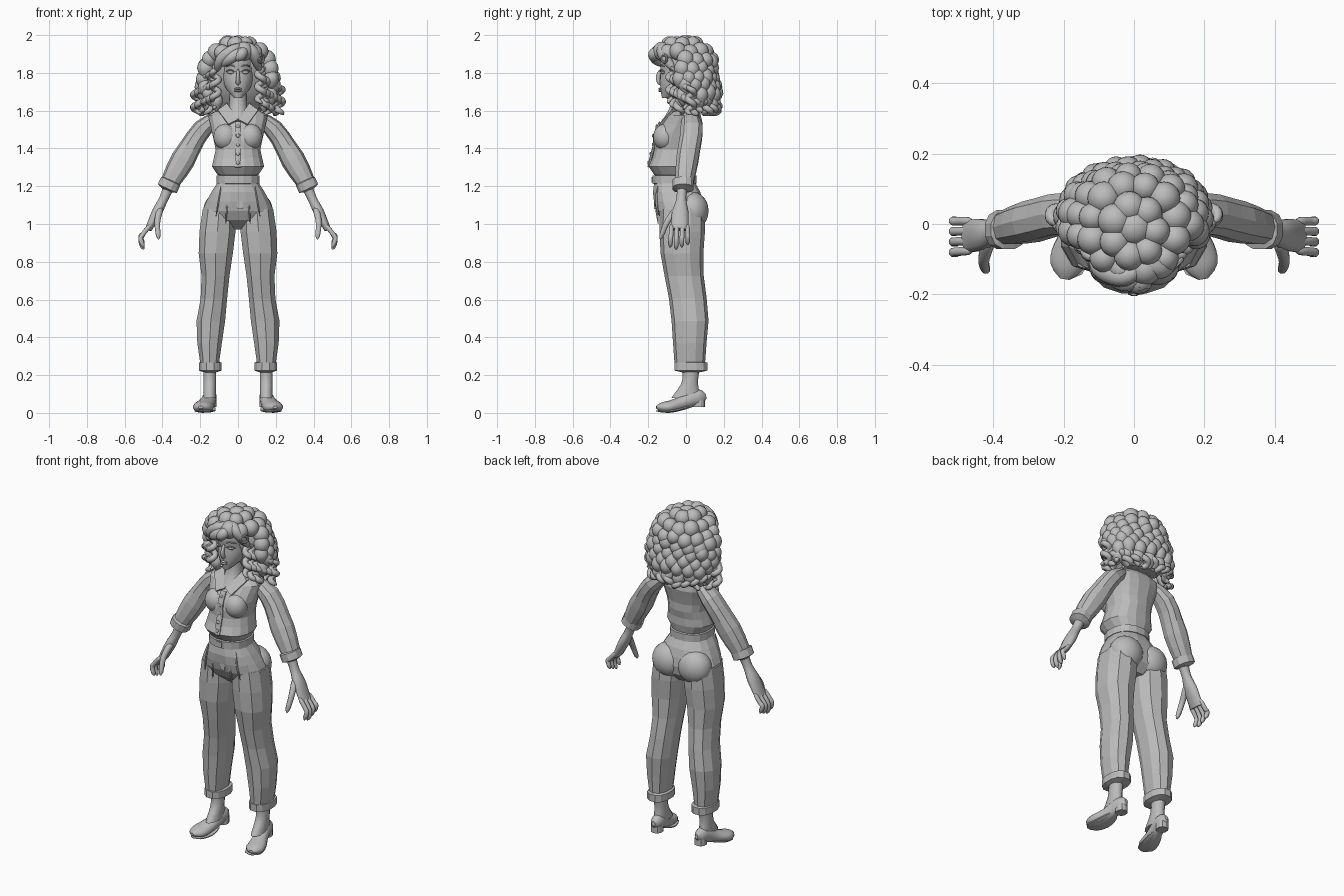
import bpy, bmesh, math, random
from mathutils import Vector, Matrix

random.seed(4)
cube = bpy.data.objects.get("Cube")
if cube:
    bpy.data.objects.remove(cube)

grey = bpy.data.materials.new("clay_grey")
grey.use_nodes = True
colour = (0.5, 0.5, 0.5, 1)
grey.diffuse_color = colour
grey.node_tree.nodes["Principled BSDF"].inputs["Base Color"].default_value = colour


def finish(name, bm, smooth=True):
    bmesh.ops.recalc_face_normals(bm, faces=bm.faces)
    mesh = bpy.data.meshes.new(name)
    bm.to_mesh(mesh)
    bm.free()
    mesh.materials.append(grey)
    for polygon in mesh.polygons:
        polygon.use_smooth = smooth and len(polygon.vertices) < 5
    obj = bpy.data.objects.new(name, mesh)
    bpy.context.collection.objects.link(obj)
    return obj


def at(profile, t):
    """Value of a profile at t: a constant, a rule, or a spline through evenly spaced keys."""
    if callable(profile):
        return profile(t)
    if not isinstance(profile, tuple):
        return profile
    keys = [2 * profile[0] - profile[1], *profile, 2 * profile[-1] - profile[-2]]
    f = t * (len(profile) - 1)
    i = min(int(f), len(profile) - 2)
    u = f - i
    before, start, end, after = keys[i:i + 4]
    return start + u / 2 * (end - before + u * (2 * before - 5 * start + 4 * end - after
                                                + u * (3 * (start - end) + after - before)))


def add_sweep(bm, x, y, z, wide, deep, steps, sides=12, across=None, tip=0, square=1):
    """Sweep an oval along x, y, z profiles; rings stay level unless across is given."""
    params = [i / (steps - 1) for i in range(steps)]
    path = [Vector((at(x, t), at(y, t), at(z, t))) for t in params]
    loops = []
    for i, t in enumerate(params):
        u, v = Vector((1, 0, 0)), Vector((0, 1, 0))
        if across:
            along = (path[min(i + 1, steps - 1)] - path[max(i - 1, 0)]).normalized()
            u = Vector(across)
            u = (u - along * u.dot(along)).normalized()
            v = along.cross(u)
        swell = 1
        if tip:
            swell = max(0.3, math.sqrt(1 - max(0, 1 - min(t, 1 - t) / tip) ** 2))
        loop = []
        for k in range(sides):
            angle = math.tau * (k + 0.5) / sides
            c, s = (math.copysign(abs(w) ** square, w) for w in (math.cos(angle), math.sin(angle)))
            loop.append(bm.verts.new(path[i] + (u * c * at(wide, t) + v * s * at(deep, t)) * swell))
        loops.append(loop)
    for a, b in zip(loops, loops[1:]):
        for k in range(sides):
            n = (k + 1) % sides
            bm.faces.new((a[k], a[n], b[n], b[k]))
    bm.faces.new(loops[0])
    bm.faces.new(loops[-1])


def sweep(name, smooth=True, **shape):
    bm = bmesh.new()
    add_sweep(bm, **shape)
    return finish(name, bm, smooth)


def cloth(name, **shape):
    return sweep(name, smooth=False, **{"square": 0.85, **shape})


def add_ball(bm, centre, size, taper=0):
    made = bmesh.ops.create_icosphere(bm, subdivisions=3, radius=1)
    for vert in made["verts"]:
        narrow = 1 + taper * min(vert.co.z, 0)
        scale = Vector((size[0] * narrow, size[1] * narrow, size[2]))
        vert.co = vert.co * scale + Vector(centre)


def ball(name, centre, size):
    bm = bmesh.new()
    add_ball(bm, centre, size)
    return finish(name, bm)


def box(name, centre, size):
    bm = bmesh.new()
    bmesh.ops.create_cube(bm, size=1, matrix=Matrix.Translation(centre) @ Matrix.Diagonal((*size, 1)))
    return finish(name, bm, False)


SIDEWAYS, FORWARD, UPWARD = (1, 0, 0), (0, 1, 0), (0, 0, 1)

# Trousers
cloth("trouser_hips", x=0, y=(-.06, -.01), z=(1.22, .97), wide=(.11, .15, .18, .19, .06),
      deep=(.11, .13, .13, .12, .06), steps=6, sides=16)
cloth("left_trouser_leg", x=(.1, .11, .12, .12, .14, .15, .15), y=(-.02, -.02, -.02, 0, .02, .02, .02),
      z=(1.08, .25), wide=(.09, .1, .09, .07, .08, .07, .05), deep=(.12, .12, .11, .1, .1, .09, .08),
      steps=8, sides=10)
cloth("left_trouser_cuff", x=.147, y=.026, z=(.28, .21), wide=.062, deep=.09, steps=6, tip=.2)
ball("left_seat", (.085, .035, 1.07), (.1, .085, .1))
for x, low in ((.05, 1), (.09, 1.04)):
    sweep("left_pleat", x=(x, x * 1.3), y=(-.15, -.157, -.147), z=(1.2, low), wide=.005, deep=.006,
          steps=7, sides=6, across=SIDEWAYS, tip=.4)
cloth("waistband", x=0, y=-.06, z=(1.2, 1.27), wide=.117, deep=.118, steps=6, sides=16, tip=.2)
box("waistband_button", (0, -.178, 1.235), (.035, .008, .03))
box("fly", (.012, -.165, 1.14), (.03, .008, .12))

# Shirt with a buttoned front
cloth("shirt", x=0, y=(-.06, -.07, -.06, -.05, -.05, -.04, -.02, -.01, 0), z=(1.26, 1.62),
      wide=(.11, .14, .13, .12, .13, .14, .15, .16, .08),
      deep=(.11, .13, .12, .12, .12, .12, .11, .09, .05), steps=9, sides=16)
ball("left_bust", (.066, -.112, 1.46), (.064, .062, .07))
front, rise = (-.197, -.184, -.168, -.165, -.135), (1.3, 1.54)
cloth("button_placket", x=0, y=front, z=rise, wide=.018, deep=.008, steps=8, sides=8, across=SIDEWAYS)
for i in range(5):
    t = (i + .5) / 5
    ball("shirt_button", (0, at(front, t) - .008, at(rise, t)), (.01, .005, .01))

# Collar wings and collar back
bm = bmesh.new()
inner = [(0, -.12, 1.55), (.056, -.045, 1.635), (.055, .045, 1.645)]
outer = [(.05, -.136, 1.525), (.105, -.07, 1.6), (.09, .05, 1.605)]
inner, outer = ([bm.verts.new(p) for p in row] for row in (inner, outer))
for i in range(2):
    bm.faces.new((inner[i], outer[i], outer[i + 1], inner[i + 1]))
solidify = finish("left_collar", bm, False).modifiers.new("thickness", "SOLIDIFY")
solidify.thickness, solidify.offset = .012, 0
cloth("collar_back", x=(-.09, 0, .09), y=(.05, .075, .05), z=1.62, wide=.023, deep=.01, steps=5,
      sides=6, across=UPWARD)

# Sleeves, hands and fingers
cloth("left_sleeve", x=(.11, .2, .28, .36), y=(.02, .03, .01, -.01), z=(1.57, 1.49, 1.36, 1.22),
      wide=(.04, .06, .06, .06, .05), deep=(.03, .05, .055, .065, .05), steps=8, sides=10, across=FORWARD)
cloth("left_sleeve_cuff", x=(.35, .38), y=-.016, z=(1.24, 1.175), wide=.057, deep=.057, steps=6,
      across=FORWARD, tip=.2)
sweep("left_hand", x=(.365, .395, .43, .475), y=(-.02, -.035), z=(1.2, 1.13, 1.06, .97),
      wide=(.03, .027, .045, .048), deep=(.03, .025, .028, .018), steps=12, across=FORWARD)
for i, finger in enumerate(("index", "middle", "ring", "little")):
    y = .028 * i - .076
    shorter = .012 * abs(i - 1)
    sweep(f"left_{finger}_finger", x=(.46, .5, .515, .5), y=(y, y * 1.1), z=(1, .95, .91 + shorter, .865 + shorter),
          wide=.013, deep=.013, steps=12, sides=8, across=FORWARD, tip=.15)
sweep("left_thumb", x=(.41, .427, .42), y=(-.04, -.1, -.137), z=(1.09, 1.01, .92), wide=(.02, .013),
      deep=(.02, .013), steps=12, sides=8, across=FORWARD, tip=.15)

# Ankles and shoes
sweep("left_ankle", x=.15, y=(.028, .02, 0), z=(.24, .08), wide=.035, deep=(.047, .045, .08), steps=8)
sweep("left_shoe", x=(.143, .15, .165, .185, .197), y=(.106, -.157), z=(.088, .078, .05, .032, .03),
      wide=(.035, .037, .043, .053, .045), deep=(.045, .044, .037, .032, .026), steps=16, sides=14,
      across=SIDEWAYS, tip=.2)
cloth("left_sole", x=(.15, .17, .195), y=(.03, -.155), z=(.04, .013, .01), wide=(.03, .052, .045), deep=.008,
      steps=9, sides=10, across=SIDEWAYS, tip=.2)
cloth("left_heel", x=.145, y=.066, z=(.03, .07), wide=.032, deep=.035, steps=2, sides=10)

# Neck, head and face
sweep("neck", x=0, y=(-.04, -.02), z=(1.56, 1.73), wide=(.07, .05, .047, .047), deep=(.08, .055, .05, .06), steps=8)
sweep("head", x=0, y=(-.107, -.063, -.044, -.028, -.024, -.02, -.015), z=(1.667, 1.95),
      wide=(.02, .062, .08, .087, .09, .085, .05), deep=(.02, .073, .094, .106, .116, .107, .065),
      steps=16, sides=20)
sweep("nose", x=0, y=(-.132, -.148, -.138), z=(1.82, 1.735), wide=(.008, .01, .016), deep=(.008, .012, .01),
      steps=8, sides=10, across=SIDEWAYS, tip=.2)
for z in (1.705, 1.716):
    ball("lip", (0, -.136, z), (.022, .01, .006))
ball("left_eye", (.038, -.121, 1.803), (.019, .012, .009))
for part, z in (("eyelid", 1.805), ("eyebrow", 1.832)):
    sweep(f"left_{part}", x=(.014, .04, .066), y=(-.137, -.133, -.111), z=(z, z + .01, z), wide=.004, deep=.004,
          steps=8, sides=6, across=UPWARD, tip=.4)
ball("left_ear", (.09, -.01, 1.78), (.014, .022, .035))

# Hair: a rounded base covered in rows of plump curls
sweep("hair_base", x=0, y=(-.01, .07), z=(1.97, 1.6), wide=(.05, .14, .17, .17, .1),
      deep=(.05, .12, .12, .1, .05), steps=12, sides=20)
bm = bmesh.new()
add_ball(bm, (0, -.01, 1.953), (.05, .05, .045))
rows = 8
for k in range(rows):
    t = k / (rows - 1)
    wide = at((.06, .12, .155, .175, .19, .19, .185, .17), t)
    deep = at((.07, .12, .14, .13, .13, .13, .13, .11), t)
    count = int(54 * (wide + deep))
    for i in range(count):
        angle = math.tau * (i + k % 2 / 2) / count
        x, y = wide * math.cos(angle), at((-.02, .04), t) + deep * math.sin(angle)
        z = at((1.95, 1.64), t) + random.uniform(-.01, .01) * min(k, 1)
        if z < 1.89 and y < -.045:
            continue
        size = at((.046, .034), t) * random.uniform(.9, 1.1)
        add_ball(bm, (x, y, z), (size, size, size * (1 + t / 2)), taper=t / 2)
finish("hair_curls", bm)

# Hanging spiral ringlets beside the face and round the back
spots = [(turn * (.12 + .02 * i), .02 * i - .075, 1.83 - .02 * i, 1.64 - .03 * (i % 3))
         for turn in (-1, 1) for i in range(6)]
for i in range(11):
    angle = math.pi * (i + .5) / 11
    spots.append((.185 * math.cos(angle), .03 + .13 * math.sin(angle), 1.66, 1.575 + .02 * (i % 2)))
bm = bmesh.new()
for k, (x, y, top, low) in enumerate(spots):
    def spin(t):
        return math.copysign(1, x) * (k + 95 * (top - low) * t)
    add_sweep(bm, x=lambda t: x + .018 * math.cos(spin(t)), y=lambda t: y + .018 * math.sin(spin(t)),
              z=(top, low), wide=.017, deep=.017, steps=int(200 * (top - low)), sides=8, across=UPWARD, tip=.2)
finish("hair_ringlets", bm)

# Swept fringe parted to one side, held by a round clip
bm = bmesh.new()
locks = [((.03, -.03, -.09, -.115), (-.12, -.15, -.13, -.09), (1.945, 1.92, 1.87, 1.81)),
         ((.04, -.02, -.085), (-.12, -.165, -.13), (1.93, 1.89, 1.84)),
         ((.02, .08, .115), (-.1, -.125, -.06), (1.955, 1.91, 1.81)),
         ((.03, .02, -.02), (-.13, -.17, -.165), (1.93, 1.9, 1.87))]
for x, y, z in locks:
    add_sweep(bm, x, y, z, wide=.03, deep=.03, steps=14, sides=10, across=(0, 1, 2), tip=.45)
finish("hair_fringe", bm)
bpy.ops.mesh.primitive_torus_add(major_radius=.02, minor_radius=.007, major_segments=20, minor_segments=8,
                                 location=(.122, -.115, 1.875), rotation=(math.pi / 2, 0, math.pi / 4))
clip = bpy.context.object
clip.name = "hair_clip"
clip.data.materials.append(grey)

# Mirror every left part to the right
for obj in [o for o in bpy.data.objects if o.name.startswith("left_")]:
    twin = obj.copy()
    twin.data = obj.data.copy()
    twin.name = obj.name.replace("left_", "right_", 1)
    twin.data.transform(Matrix.Diagonal((-1, 1, 1, 1)))
    twin.data.flip_normals()
    bpy.context.collection.objects.link(twin)
